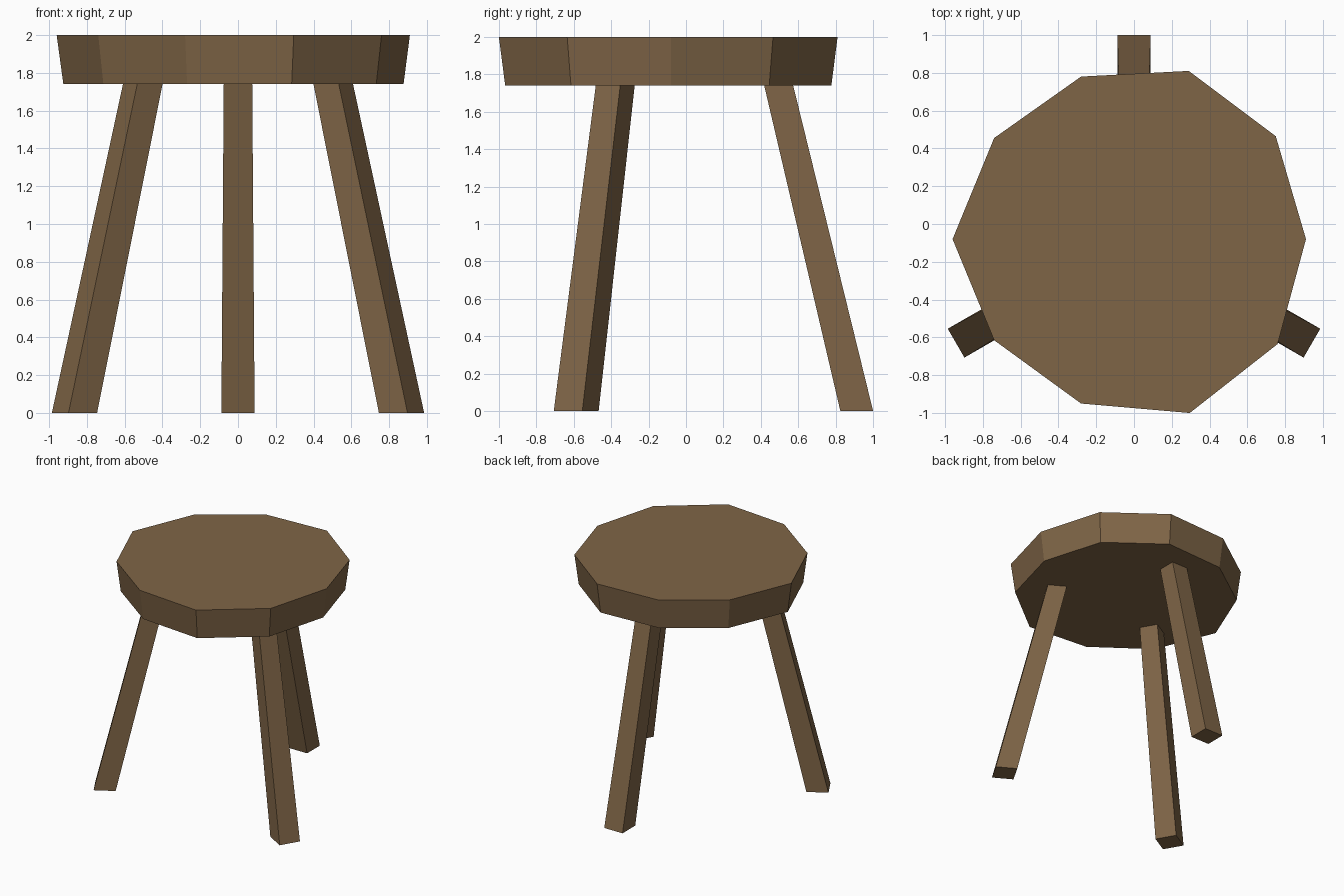
import bpy
import bmesh
from math import radians
from mathutils import Matrix, Vector

cube = bpy.data.objects.get("Cube")
if cube:
    bpy.data.objects.remove(cube, do_unlink=True)

# Wood colour
wood = bpy.data.materials.new("brown_wood")
wood.use_nodes = True
colour = (0.212, 0.130, 0.062, 1)
wood.diffuse_color = colour
wood.node_tree.nodes["Principled BSDF"].inputs["Base Color"].default_value = colour

CENTRE = Vector((0, -0.087, 0))


def loft(name, bottom, top):
    """Closed flat-sided solid between two matching outlines."""
    bm = bmesh.new()
    low = [bm.verts.new(p) for p in bottom]
    high = [bm.verts.new(p) for p in top]
    bm.faces.new(low)
    bm.faces.new(high)
    for i in range(len(low)):
        j = (i + 1) % len(low)
        bm.faces.new((low[i], low[j], high[j], high[i]))
    bmesh.ops.recalc_face_normals(bm, faces=bm.faces)
    mesh = bpy.data.meshes.new(name)
    bm.to_mesh(mesh)
    bm.free()
    mesh.materials.append(wood)
    obj = bpy.data.objects.new(name, mesh)
    bpy.context.collection.objects.link(obj)
    return obj


# Seat: uneven ten-sided slab, narrower underneath
outline = [(0.91, -0.08), (0.75, 0.465), (0.29, 0.81), (-0.28, 0.78),
           (-0.74, 0.455), (-0.96, -0.08), (-0.74, -0.615), (-0.28, -0.95),
           (0.295, -1.0), (0.76, -0.635)]
taper = 0.963
loft("seat",
     [(x * taper, CENTRE.y + (y - CENTRE.y) * taper, 1.74) for x, y in outline],
     [(x, y, 2.0) for x, y in outline])


def rectangle(inner, outer, half_width, z):
    return [Vector((inner, -half_width, z)), Vector((outer, -half_width, z)),
            Vector((outer, half_width, z)), Vector((inner, half_width, z))]


# Three splayed legs, tapering upward into the seat
for name, angle in (("back_leg", 90), ("front_right_leg", 210), ("front_left_leg", 330)):
    place = Matrix.Translation(CENTRE) @ Matrix.Rotation(radians(angle), 4, "Z")
    foot = rectangle(0.912, 1.087, 0.088, 0)
    head = rectangle(0.491, 0.645, 0.075, 1.8)
    loft(name, [place @ p for p in foot], [place @ p for p in head])
